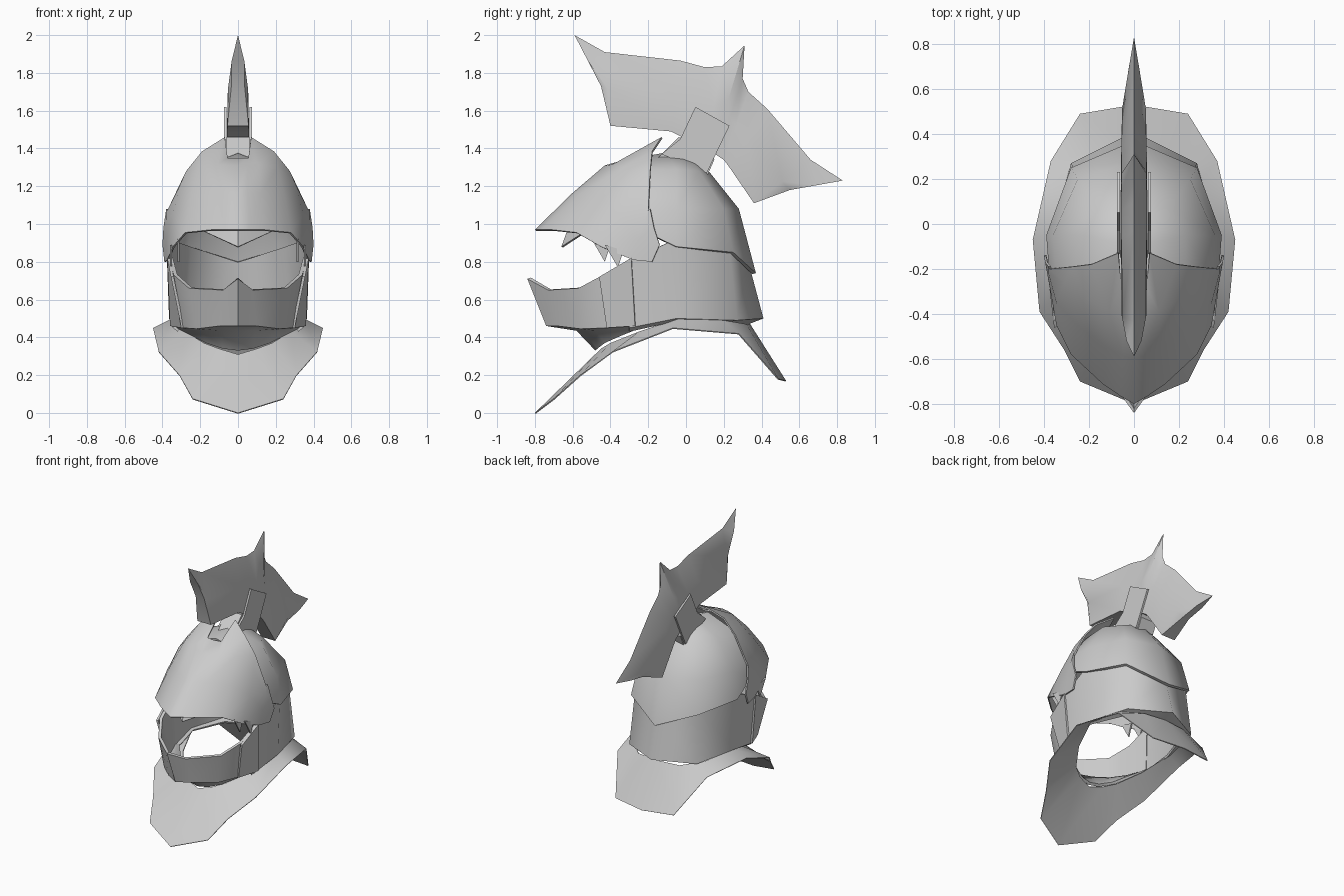
import bpy
import bmesh
import math

default_cube = bpy.data.objects.get("Cube")
if default_cube:
    bpy.data.objects.remove(default_cube, do_unlink=True)

# Single plain metal colour
steel = bpy.data.materials.new("plain_grey_steel")
steel.use_nodes = True
steel.diffuse_color = (.6, .6, .6, 1)
steel.node_tree.nodes["Principled BSDF"].inputs["Base Color"].default_value = (.6, .6, .6, 1)


def finish(name, bm, thickness=0, mirrored=True, angle=50):
    """Turn a bmesh into a mirrored, thickened, smooth shaded object."""
    mesh = bpy.data.meshes.new(name)
    bm.to_mesh(mesh)
    bm.free()
    mesh.materials.append(steel)
    obj = bpy.data.objects.new(name, mesh)
    bpy.context.scene.collection.objects.link(obj)
    if mirrored:
        mirror = obj.modifiers.new("mirror", 'MIRROR')
        mirror.use_clip = True
        mirror.merge_threshold = .002
    if thickness:
        shell = obj.modifiers.new("shell", 'SOLIDIFY')
        shell.thickness = thickness
        shell.offset = -1
    bpy.ops.object.select_all(action='DESELECT')
    obj.select_set(True)
    bpy.context.view_layer.objects.active = obj
    bpy.ops.object.convert(target='MESH')
    bpy.ops.object.shade_smooth_by_angle(angle=math.radians(angle))


def sheet(name, rings, thickness, angle=50):
    """Loft half rings (front to back, lowest ring first) into a plate."""
    bm = bmesh.new()
    rows = [[bm.verts.new(point) for point in ring] for ring in rings]
    for low, high in zip(rows, rows[1:]):
        for i in range(len(low) - 1):
            bm.faces.new((low[i], low[i + 1], high[i + 1], high[i]))
    finish(name, bm, thickness, angle=angle)


def prism(name, outline, inner, outer, mirrored):
    """Extrude a side outline of (y, z) points between two x positions."""
    bm = bmesh.new()
    near = [bm.verts.new((inner, y, z)) for y, z in outline]
    far = [bm.verts.new((outer, y, z)) for y, z in outline]
    bm.faces.new(near)
    bm.faces.new(list(reversed(far)))
    count = len(outline)
    for i in range(count):
        j = (i + 1) % count
        bm.faces.new((near[i], far[i], far[j], near[j]))
    bmesh.ops.recalc_face_normals(bm, faces=bm.faces[:])
    finish(name, bm, mirrored=mirrored, angle=20)


# Flared neck collar, outer rim then neck opening
sheet("collar", [
    [(0, -.8, 0), (.24, -.7, .075), (.31, -.56, .2), (.42, -.39, .325),
     (.45, -.07, .45), (.37, .28, .42), (.24, .49, .18), (0, .53, .17)],
    [(0, -.47, .31), (.1, -.45, .34), (.18, -.4, .37), (.28, -.25, .43),
     (.35, -.04, .5), (.3, .2, .49), (.17, .32, .47), (0, .34, .47)],
], .006)

# Neck guard around the back, its lower lip turned in to the collar
sheet("neck_guard", [
    [(.32, -.3, .43), (.34, -.05, .485), (.25, .2, .475), (0, .32, .465)],
    [(.345, -.3, .45), (.365, -.05, .5), (.28, .27, .49), (0, .41, .5)],
    [(.365, -.3, .81), (.38, -.05, .92), (.26, .23, .88), (0, .33, .8)],
], .015)

# Jaw guard: under-chin, step, lower edge, pointed upper edge
sheet("jaw_guard", [
    [(0, -.48, .33), (.08, -.47, .34), (.17, -.43, .37), (.25, -.34, .41), (.33, -.24, .45)],
    [(0, -.58, .435), (.09, -.55, .435), (.19, -.48, .435), (.27, -.38, .44), (.34, -.26, .455)],
    [(0, -.74, .46), (.1, -.68, .46), (.22, -.56, .445), (.29, -.42, .45), (.345, -.27, .46)],
    [(0, -.84, .71), (.08, -.73, .65), (.26, -.57, .66), (.34, -.44, .73), (.365, -.28, .82)],
], .02)

# Cheek plate over the joint of jaw and neck guards
sheet("cheek_plate", [
    [(.3, -.42, .45), (.36, -.27, .46)],
    [(.355, -.46, .72), (.375, -.29, .82)],
], .015)

# Skull dome
sheet("skull", [
    [(.375, -.24, .97), (.39, -.05, .88), (.28, .25, .85), (0, .37, .74)],
    [(.345, -.24, 1.1), (.36, -.05, 1.08), (.25, .2, 1.08), (0, .28, 1.08)],
    [(.23, -.24, 1.28), (.23, -.05, 1.29), (.15, .07, 1.28), (0, .12, 1.28)],
    [(0, -.26, 1.35), (0, -.1, 1.38), (0, 0, 1.37), (0, .04, 1.35)],
], .02, angle=65)

# Visor, given as columns from the notched centre round to the temple
visor_columns = [
    [(0, -.8, .97), (0, -.6, 1.165), (0, -.43, 1.31), (0, -.29, 1.35)],
    [(.06, -.765, .97), (.05, -.585, 1.165), (.05, -.42, 1.31), (.055, -.28, 1.35)],
    [(.14, -.71, .97), (.12, -.55, 1.165), (.11, -.39, 1.315), (.07, -.13, 1.46)],
    [(.28, -.58, .955), (.25, -.45, 1.14), (.21, -.33, 1.3), (.19, -.18, 1.385)],
    [(.345, -.45, .88), (.345, -.35, 1.05), (.31, -.26, 1.2), (.275, -.19, 1.28)],
    [(.375, -.28, .81), (.38, -.25, .92), (.38, -.22, 1.02), (.375, -.2, 1.07)],
    [(.39, -.18, .8), (.4, -.14, .89), (.395, -.17, .98), (.38, -.19, 1.08)],
]
sheet("visor", list(zip(*visor_columns)), .01, angle=65)

# Pointed brow inside the visor
sheet("brow", [
    [(0, -.66, .88), (.2, -.52, .97), (.3, -.42, .96)],
    [(0, -.58, 1.1), (.17, -.46, 1.13), (.28, -.36, 1.08)],
], .01)

# Small spikes hanging from the visor edge
for label, x, tip_y, tip_z in (("front", .32, -.43, .8), ("rear", .36, -.36, .77)):
    prism(label + "_visor_spikes",
          [(tip_y, tip_z), (tip_y + .03, tip_z + .09), (tip_y - .07, tip_z + .12)],
          x - .01, x, True)

# Plume holder: solid base with a clamping plate on each side
prism("plume_base", [(-.15, 1.35), (-.04, 1.46), (.12, 1.42), (.15, 1.34), (.11, 1.25)],
      -.06, .06, False)
prism("holder_plates", [(-.13, 1.37), (-.03, 1.45), (.05, 1.62), (.23, 1.52), (.11, 1.27)],
      .062, .075, True)

# Plume: ridge point and lower point (y, z) with half width at each station
plume_stations = [
    ((-.59, 2), (-.45, 1.73), .035),
    ((-.43, 1.91), (-.4, 1.52), .056),
    ((-.03, 1.865), (-.08, 1.49), .058),
    ((.1, 1.83), (.02, 1.44), .058),
    ((.19, 1.835), (.1, 1.4), .058),
    ((.31, 1.945), (.14, 1.38), .058),
    ((.3, 1.77), (.17, 1.36), .058),
    ((.33, 1.7), (.2, 1.34), .058),
    ((.43, 1.61), (.23, 1.3), .058),
    ((.66, 1.34), (.36, 1.11), .056),
    ((.83, 1.23), (.55, 1.18), .025),
]
plume = bmesh.new()
sections = []
for (ry, rz), (ly, lz), w in plume_stations:
    my, mz = (ry + ly) / 2, (rz + lz) / 2
    loop = [(0, ry, rz), (w * .95, my, mz), (w, ly, lz), (-w, ly, lz), (-w * .95, my, mz)]
    sections.append([plume.verts.new(point) for point in loop])
for a, b in zip(sections, sections[1:]):
    for i in range(len(a)):
        j = (i + 1) % len(a)
        plume.faces.new((a[i], a[j], b[j], b[i]))
plume.faces.new(sections[0])
plume.faces.new(list(reversed(sections[-1])))
bmesh.ops.recalc_face_normals(plume, faces=plume.faces[:])
finish("plume", plume, mirrored=False, angle=40)
